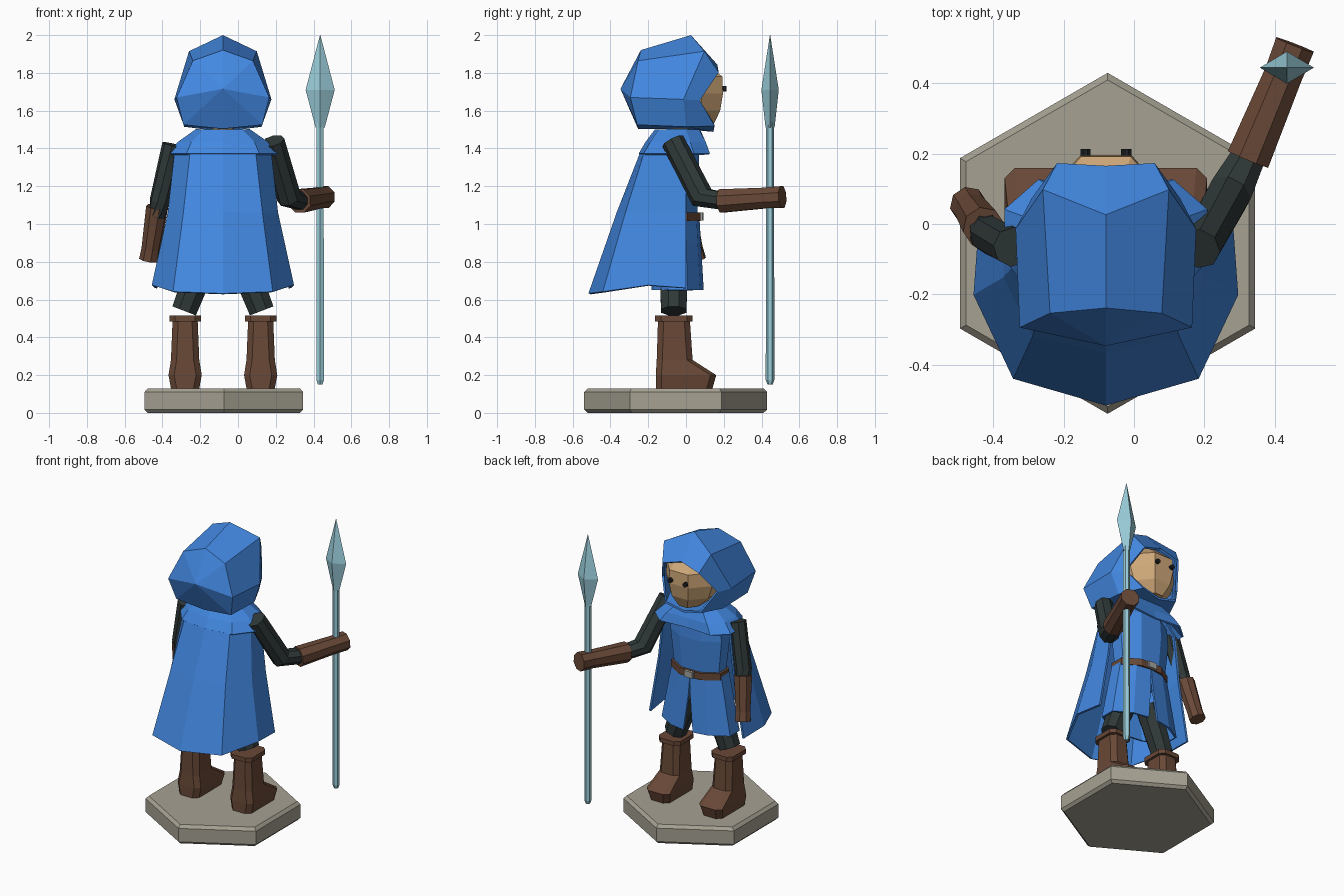
import bpy, bmesh, math
from mathutils import Vector

if "Cube" in bpy.data.objects:
    bpy.data.objects.remove(bpy.data.objects["Cube"])

CX = -0.08  # centre line of the figure


def material(name, r, g, b):
    m = bpy.data.materials.new(name)
    m.use_nodes = True
    m.diffuse_color = (r, g, b, 1)
    bsdf = m.node_tree.nodes["Principled BSDF"]
    bsdf.inputs["Base Color"].default_value = (r, g, b, 1)
    bsdf.inputs["Roughness"].default_value = 0.9
    return m


BLUE = material("blue cloth", 0.055, 0.245, 0.75)
BROWN = material("brown leather", 0.14, 0.065, 0.038)
DARK = material("dark sleeve", 0.029, 0.04, 0.04)
SKIN = material("skin", 0.62, 0.39, 0.19)
STEEL = material("pale steel", 0.33, 0.62, 0.71)
STONE = material("stone", 0.38, 0.355, 0.29)
GREY = material("buckle grey", 0.38, 0.38, 0.36)
BLACK = material("eye black", 0.012, 0.014, 0.016)


def loft(name, rings, mat, closed=True, caps=True, mirror=False, thick=0):
    """Skin a list of equal rings; optionally mirror about the centre line."""
    bm = bmesh.new()
    rows = [[bm.verts.new(p) for p in ring] for ring in rings]
    n = len(rows[0])
    for a, b in zip(rows, rows[1:]):
        for i in range(n if closed else n - 1):
            j = (i + 1) % n
            bm.faces.new((a[i], a[j], b[j], b[i]))
    if closed and caps:
        bm.faces.new(rows[0])
        bm.faces.new(rows[-1])
    bmesh.ops.remove_doubles(bm, verts=bm.verts, dist=0.0005)
    bmesh.ops.recalc_face_normals(bm, faces=bm.faces)
    me = bpy.data.meshes.new(name)
    bm.to_mesh(me)
    bm.free()
    me.materials.append(mat)
    ob = bpy.data.objects.new(name, me)
    bpy.context.collection.objects.link(ob)
    if mirror:
        ob.location.x = CX
        ob.modifiers.new("mirror", 'MIRROR').use_clip = True
    if thick:
        s = ob.modifiers.new("thickness", 'SOLIDIFY')
        s.thickness = thick
        s.offset = 0
    return ob


def oval(n, cx, cy, z, rx, ry, turn=0.5):
    angles = [(i + turn) * math.tau / n for i in range(n)]
    return [(cx + rx * math.cos(a), cy + ry * math.sin(a), z) for a in angles]


def chamfered(cx, half, y0, y1, z, c=0.03):
    return [(cx - half + c, y0, z), (cx + half - c, y0, z),
            (cx + half, y0 + c, z), (cx + half, y1 - c, z),
            (cx + half - c, y1, z), (cx - half + c, y1, z),
            (cx - half, y1 - c, z), (cx - half, y0 + c, z)]


def limb(name, points, radii, mat, n=8):
    """Faceted tube following a path, with its rings bent at the joints."""
    pts = [Vector(p) for p in points]
    rings = []
    for i, (p, r) in enumerate(zip(pts, radii)):
        d = pts[min(i + 1, len(pts) - 1)] - pts[max(i - 1, 0)]
        q = d.to_track_quat('Z', 'Y')
        rings.append([p + q @ Vector(v) for v in oval(n, 0, 0, 0, r, r)])
    return loft(name, rings, mat)


def rows_at(z, pairs):
    return [(x, y, z) for x, y in pairs]


# Hexagonal stone base with bevelled rims
loft("base", [oval(6, -0.075, -0.055, z, r, r)
              for z, r in ((0, .465), (.018, .485), (.11, .485), (.13, .465))], STONE)

# Boots, cuffs and legs
for side, s in (("left", 1), ("right", -1)):
    x = CX + s * 0.2
    loft(side + "_boot", [chamfered(x, h, y0, y1, z) for h, y0, y1, z in (
        (.075, -.16, .14, .13), (.088, -.16, .16, .2),
        (.075, -.155, .035, .28), (.066, -.148, .02, .5))], BROWN)
    loft(side + "_boot_cuff", [chamfered(x, .083, -.163, .035, z)
                               for z in (.485, .515)], BROWN)
    limb(side + "_leg", [(CX + s * .09, -.065, .84), (CX + s * .205, -.065, .54)],
         (.085, .072), DARK)

# Tunic body, split skirt and belt
loft("tunic", [oval(8, CX, -.04, z, rx, ry) for z, rx, ry in (
    (.98, .19, .105), (1.06, .185, .108), (1.28, .21, .12),
    (1.4, .2, .115), (1.48, .12, .09))], BLUE)


def skirt_row(z, rx, ry, gap):
    back_to_front = [(rx * math.sin(a), -.045 - ry * math.cos(a))
                     for a in (0, .45, 1.2, 1.95, 2.6)]
    return rows_at(z, back_to_front + [(gap, -.045 + ry)])


loft("skirt", [skirt_row(1.04, .195, .11, 0), skirt_row(.9, .225, .118, .006),
               skirt_row(.65, .275, .133, .035)], BLUE,
     closed=False, mirror=True, thick=.012)
loft("belt", [oval(8, CX, -.04, z, .203, .125) for z in (1.015, 1.062)], BROWN)
loft("buckle", [chamfered(CX, .034, .06, .092, z, .004) for z in (1.018, 1.06)], GREY)

# Cape, open at the front
loft("cape", [
    [(0, -.51, .63), (.26, -.435, .64), (.37, -.2, .675), (.355, 0, .66)],
    rows_at(1.06, [(0, -.36), (.205, -.315), (.285, -.15), (.285, 0)]),
    rows_at(1.38, [(0, -.235), (.17, -.215), (.25, -.11), (.25, 0)]),
    rows_at(1.47, [(0, -.17), (.12, -.15), (.17, -.08), (.17, 0)])],
    BLUE, closed=False, mirror=True, thick=.014)

# Shoulder mantle
loft("mantle", [
    rows_at(1.37, [(0, -.245), (.19, -.22), (.285, -.1), (.285, .04), (.19, .122), (0, .105)]),
    rows_at(1.43, [(0, -.21), (.165, -.185), (.235, -.09), (.23, .02), (.15, .1), (0, .095)]),
    rows_at(1.497, [(0, -.16), (.1, -.14), (.14, -.07), (.14, 0), (.09, .065), (0, .07)])],
    BLUE, closed=False, mirror=True, thick=.012)

# Neck and head
loft("neck", [oval(8, CX, -.02, z, .065, .065) for z in (1.44, 1.58)], SKIN)
loft("head", [oval(8, CX, cy, z, rx, ry) for z, cy, rx, ry in (
    (1.525, .03, .08, .125), (1.6, .01, .16, .185), (1.69, 0, .19, .212),
    (1.78, 0, .185, .208), (1.87, -.02, .11, .12))], SKIN)

# Hood, lofted from the back point to the face opening
loft("hood", [
    [(0, -.34, 1.715)] * 5,
    [(0, -.235, 1.915), (.155, -.25, 1.86), (.24, -.29, 1.67), (.205, -.255, 1.53), (0, -.25, 1.51)],
    [(0, .025, 1.993), (.175, .095, 1.91), (.25, -.015, 1.66), (.2, .0, 1.52), (0, 0, 1.508)],
    [(0, .16, 1.84), (.135, .168, 1.8), (.205, .07, 1.655), (.13, .15, 1.525), (0, .145, 1.495)]],
    BLUE, closed=False, mirror=True, thick=.014)

# Eyes
for side, s in (("left", 1), ("right", -1)):
    limb(side + "_eye", [(CX + s * .058, .16, 1.715), (CX + s * .058, .214, 1.715)],
         (.016, .016), BLACK)

# Raised arm that holds the spear
limb("spear_arm", [(.185, -.07, 1.44), (.27, .085, 1.14), (.335, .21, 1.12)],
     (.062, .066, .05), DARK)
limb("spear_glove", [(.325, .185, 1.122), (.425, .425, 1.138), (.458, .51, 1.143)],
     (.067, .059, .062), BROWN)

# Lowered arm
limb("lowered_arm", [(-.345, -.065, 1.42), (-.415, -.03, 1.12), (-.428, -.01, 1.04)],
     (.057, .054, .048), DARK)
limb("lowered_glove", [(-.428, -.01, 1.09), (-.462, .04, .87), (-.472, .055, .81)],
     (.06, .05, .053), BROWN)

# Spear shaft and four-sided blade
SX, SY = .435, .445
loft("spear_shaft", [oval(6, SX, SY, z, r, r) for z, r in (
    (.15, .014), (.175, .023), (1.54, .021))], STEEL)
loft("spear_blade", [oval(4, SX, SY, z, rx, ry, turn=0) for z, rx, ry in (
    (1.51, .024, .024), (1.71, .077, .046), (2.0, .001, .001))], STEEL)
